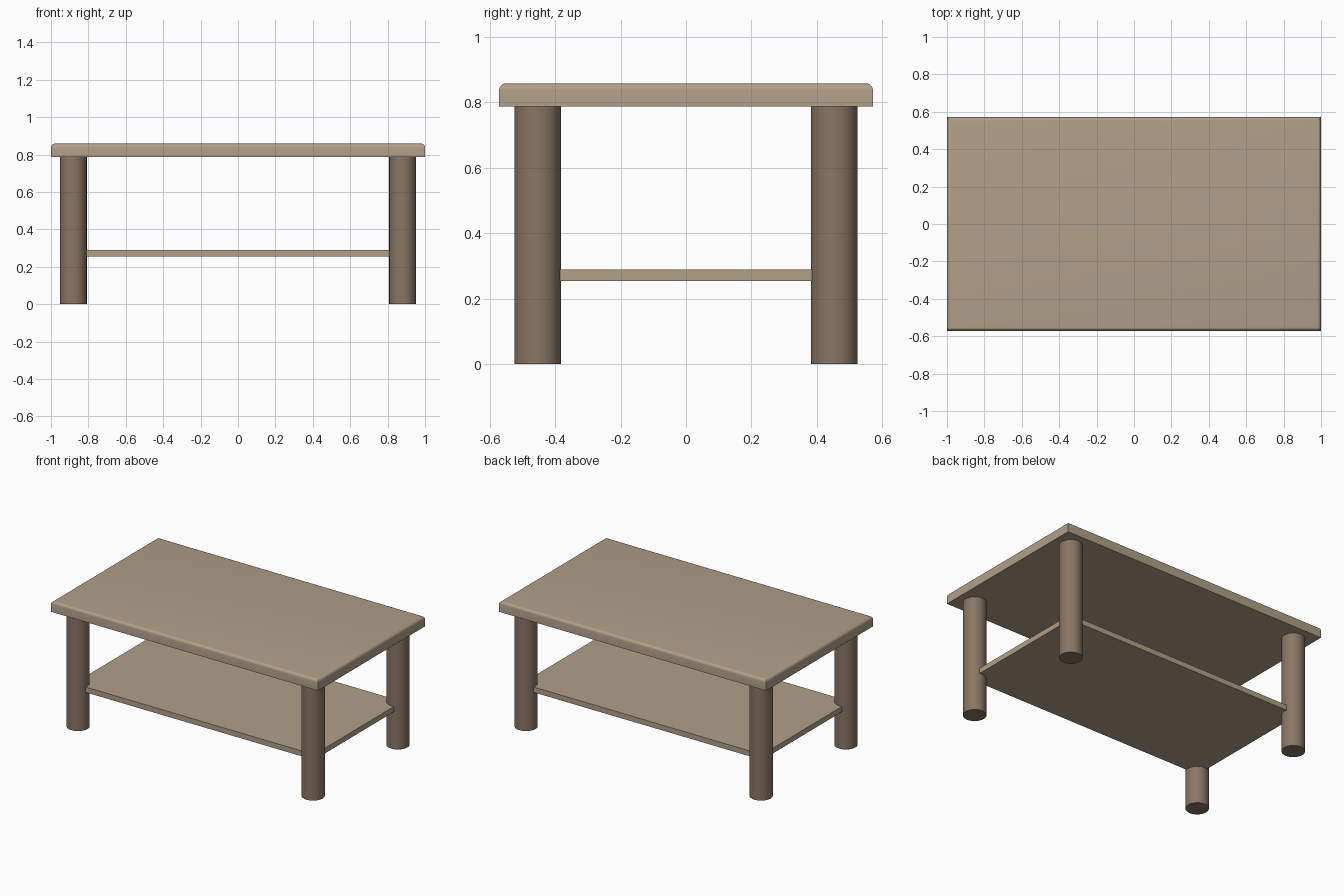
import bpy
import bmesh
import math

if "Cube" in bpy.data.objects:
    bpy.data.objects.remove(bpy.data.objects["Cube"])


def material(name, rgb):
    m = bpy.data.materials.new(name)
    m.diffuse_color = (*rgb, 1.0)
    m.use_nodes = True
    m.node_tree.nodes["Principled BSDF"].inputs["Base Color"].default_value = m.diffuse_color
    return m


light_wood = material("light wood", (0.44, 0.35, 0.25))
dark_wood = material("dark wood", (0.25, 0.18, 0.127))


def finish(bm, name, mat):
    mesh = bpy.data.meshes.new(name)
    bm.to_mesh(mesh)
    bm.free()
    mesh.materials.append(mat)
    obj = bpy.data.objects.new(name, mesh)
    bpy.context.collection.objects.link(obj)
    bpy.ops.object.select_all(action='DESELECT')
    bpy.context.view_layer.objects.active = obj
    obj.select_set(True)
    bpy.ops.object.shade_smooth_by_angle(angle=math.radians(35))
    return obj


def board(name, half_x, half_y, z0, z1, mat, radius=0.0):
    """Flat board, optionally with its upper rim rounded."""
    bm = bmesh.new()
    bmesh.ops.create_cube(bm, size=1)
    for v in bm.verts:
        v.co.x *= 2 * half_x
        v.co.y *= 2 * half_y
        v.co.z = z1 if v.co.z > 0 else z0
    if radius:
        rim = [e for e in bm.edges if all(v.co.z > z1 - 1e-4 for v in e.verts)]
        bmesh.ops.bevel(bm, geom=rim, offset=radius, segments=5,
                        profile=0.5, affect='EDGES')
    return finish(bm, name, mat)


def leg(name, x, y, radius, height):
    bm = bmesh.new()
    bmesh.ops.create_cone(bm, cap_ends=True, segments=48, radius1=radius,
                          radius2=radius, depth=height)
    bmesh.ops.translate(bm, verts=bm.verts, vec=(x, y, height / 2))
    return finish(bm, name, dark_wood)


# Table top with rounded upper rim, and lower shelf whose corners sit in the legs
board("table_top", 1.0, 0.571, 0.787, 0.858, light_wood, radius=0.02)
board("lower_shelf", 0.90, 0.471, 0.254, 0.29, light_wood)

# Four round legs
for sy, depth_name in ((-1, "front"), (1, "back")):
    for sx, side_name in ((-1, "left"), (1, "right")):
        leg(f"{depth_name}_{side_name}_leg", sx * 0.88, sy * 0.453, 0.0714, 0.787)
